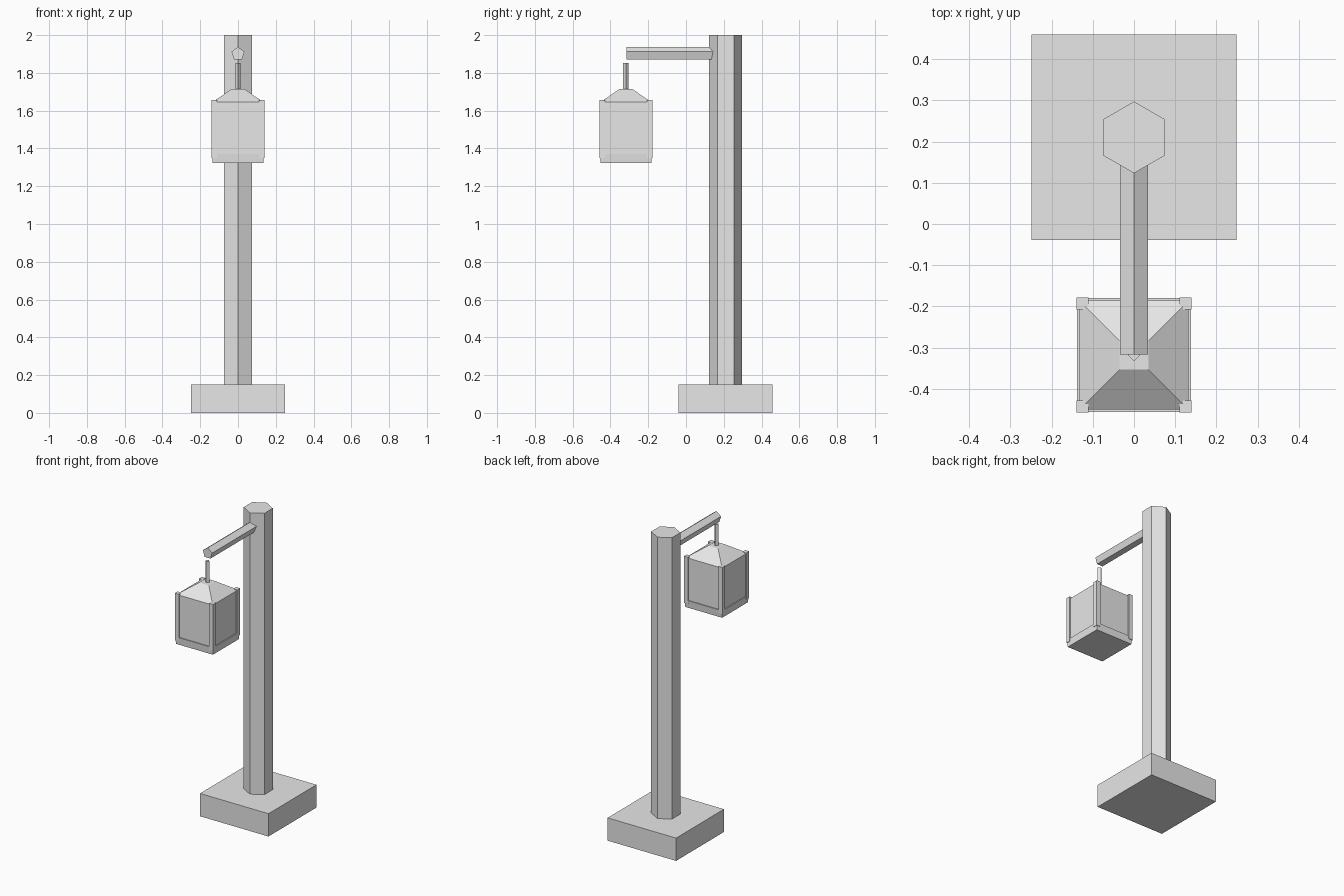
import bpy
import bmesh
from math import sin, cos, pi, sqrt

cube = bpy.data.objects.get("Cube")
if cube:
    bpy.data.objects.remove(cube, do_unlink=True)

grey = bpy.data.materials.new("light grey")
grey.use_nodes = True
grey.diffuse_color = (0.8, 0.8, 0.8, 1)
grey.node_tree.nodes["Principled BSDF"].inputs["Base Color"].default_value = (0.8, 0.8, 0.8, 1)


def prism(name, sides, r0, r1, z0, z1, x=0, y=0, turn=pi / 2, along_y=False):
    """Straight or tapered prism on z, or laid along y with its section in x and z."""
    bm = bmesh.new()
    rings = []
    for r, z in ((r0, z0), (r1, z1)):
        ring = []
        for i in range(sides):
            a = turn + 2 * pi * i / sides
            px, py = x + r * cos(a), y + r * sin(a)
            ring.append(bm.verts.new((px, z, py) if along_y else (px, py, z)))
        rings.append(ring)
        bm.faces.new(ring)
    for i in range(sides):
        j = (i + 1) % sides
        bm.faces.new((rings[0][i], rings[0][j], rings[1][j], rings[1][i]))
    bmesh.ops.recalc_face_normals(bm, faces=bm.faces)
    mesh = bpy.data.meshes.new(name)
    bm.to_mesh(mesh)
    bm.free()
    mesh.materials.append(grey)
    obj = bpy.data.objects.new(name, mesh)
    bpy.context.collection.objects.link(obj)
    return obj


def block(name, half0, half1, z0, z1, x=0, y=0):
    """Square block given by its half widths at bottom and top."""
    return prism(name, 4, half0 * sqrt(2), half1 * sqrt(2), z0, z1, x, y, pi / 4)


POST_Y = 0.21
LAMP_Y = -0.318

# Footing, hexagonal post and pentagonal arm
block("base", 0.249, 0.249, 0, 0.15, y=POST_Y)
prism("post", 6, 0.087, 0.087, 0.15, 2, y=POST_Y)
prism("arm", 5, 0.036, 0.036, -0.316, 0.145, y=1.901, along_y=True)

# Hanging lantern
prism("hanger_rod", 4, 0.0145, 0.0145, 1.70, 1.852, y=LAMP_Y)
block("lantern_roof", 0.132, 0.035, 1.647, 1.714, y=LAMP_Y)
block("lantern_panes", 0.132, 0.132, 1.36, 1.647, y=LAMP_Y)
block("lantern_bottom_frame", 0.134, 0.138, 1.322, 1.37, y=LAMP_Y)
for sx, side in ((1, "left"), (-1, "right")):
    for sy, end in ((1, "back"), (-1, "front")):
        block(f"lantern_corner_{end}_{side}", 0.0145, 0.0145, 1.35, 1.656,
              sx * 0.125, LAMP_Y + sy * 0.125)
